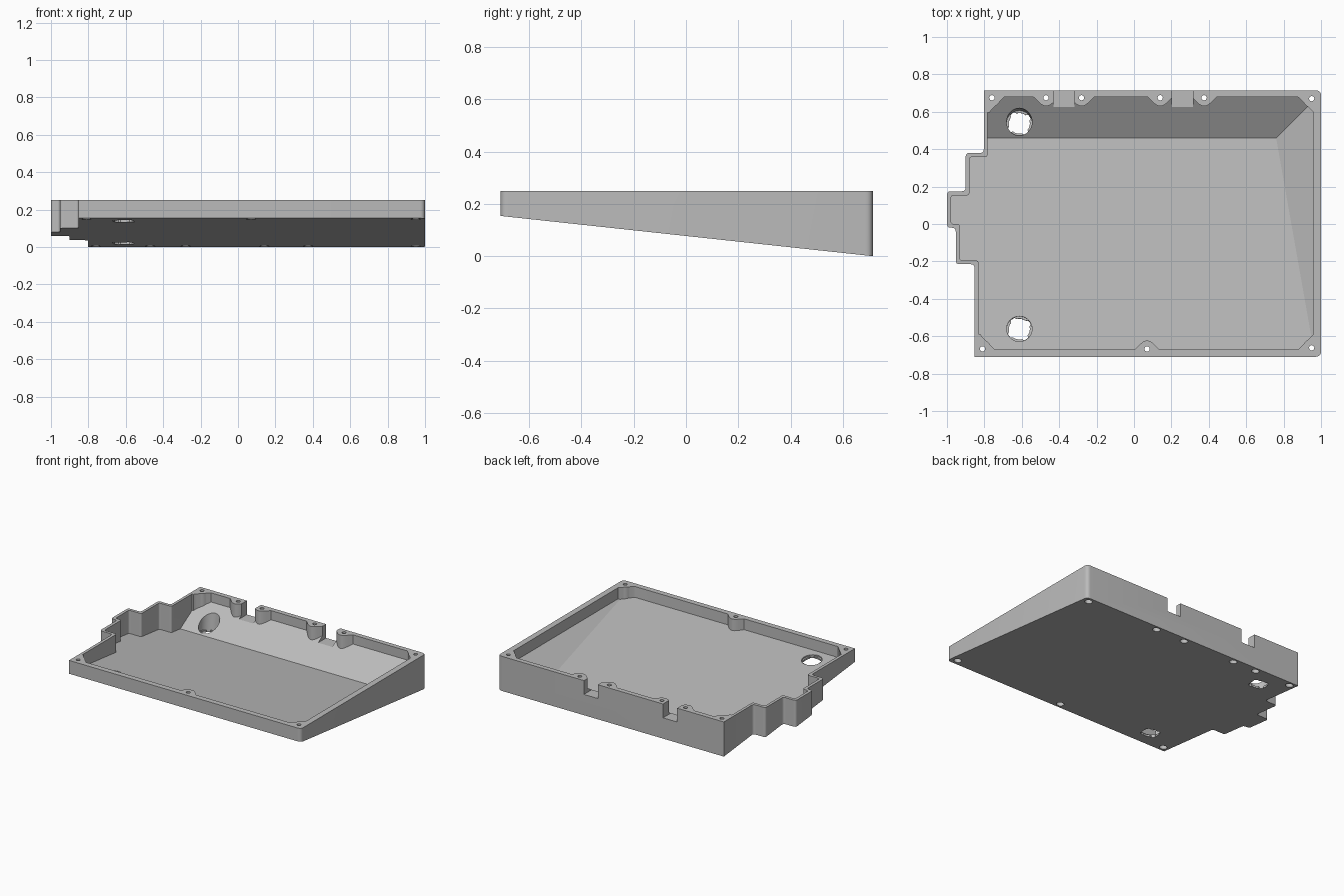
import bpy, bmesh, math
from mathutils import Matrix, Vector

if "Cube" in bpy.data.objects:
    bpy.data.objects.remove(bpy.data.objects["Cube"], do_unlink=True)

TOP = 0.25
SLOPE = 0.108      # tilt of the underside
BACK = 0.715
FLOOR = 0.022      # floor thickness
CHAMFER = 0.61     # slope of the inner ramps


def bottom(y):
    return SLOPE * (BACK - y)


def rounded(points, radius):
    """Round polygon corners; a third entry overrides the radius."""
    out = []
    for i, p in enumerate(points):
        r = p[2] if len(p) > 2 else radius
        c = Vector(p[:2])
        a = Vector(points[i - 1][:2]) - c
        b = Vector(points[(i + 1) % len(points)][:2]) - c
        if r == 0:
            out.append(c)
            continue
        start, end = c + a.normalized() * r, c + b.normalized() * r
        for k in range(6):
            t = k / 5
            out.append(start * (1 - t) ** 2 + c * 2 * t * (1 - t) + end * t * t)
    return out


def prism(name, points, z0, z1, planes=(), matrix=None):
    """Extrude a profile, then trim away the positive side of each plane."""
    bm = bmesh.new()
    face = bm.faces.new([bm.verts.new((p[0], p[1], z0)) for p in points])
    ext = bmesh.ops.extrude_face_region(bm, geom=[face])["geom"]
    moved = [v for v in ext if isinstance(v, bmesh.types.BMVert)]
    bmesh.ops.translate(bm, verts=moved, vec=(0, 0, z1 - z0))
    for co, no in planes:
        bmesh.ops.bisect_plane(bm, geom=bm.verts[:] + bm.edges[:] + bm.faces[:],
                               plane_co=co, plane_no=no, clear_outer=True)
        bmesh.ops.holes_fill(bm, edges=[e for e in bm.edges if e.is_boundary], sides=0)
    bmesh.ops.recalc_face_normals(bm, faces=bm.faces[:])
    if matrix:
        bm.transform(matrix)
    mesh = bpy.data.meshes.new(name)
    bm.to_mesh(mesh)
    bm.free()
    obj = bpy.data.objects.new(name, mesh)
    bpy.context.scene.collection.objects.link(obj)
    return obj


def circle(x, y, r, n=24):
    return [(x + r * math.cos(math.tau * i / n), y + r * math.sin(math.tau * i / n))
            for i in range(n)]


def cut(target, cutter):
    cutter.hide_render = True
    bpy.context.view_layer.objects.active = target
    mod = target.modifiers.new("cut", 'BOOLEAN')
    mod.operation, mod.solver, mod.object = 'DIFFERENCE', 'EXACT', cutter
    bpy.ops.object.modifier_apply(modifier=mod.name)
    bpy.data.objects.remove(cutter, do_unlink=True)


# Outer shell with a stepped right side and sloping underside
outer = [(-.803, BACK, 0), (-.803, .38), (-.9, .38), (-.9, .175), (-1, .175),
         (-1, -.02), (-.953, -.02), (-.953, -.215), (-.853, -.215),
         (-.853, -.71, 0), (1, -.71, .03), (1, BACK, .03)]
tray = prism("tray", rounded(outer, .02), -.1, TOP,
             [((0, BACK, 0), (0, -SLOPE, -1))])

# Cavity with sloping floor and ramps along the back and left
inner = [(-.783, .68), (-.783, .358), (-.88, .358), (-.88, .153), (-.978, .153),
         (-.978, 0), (-.931, 0), (-.931, -.195), (-.831, -.195),
         (-.831, -.67), (.957, -.67), (.957, .68)]
ramp_z = bottom(.46) + FLOOR
cavity = prism("cavity_cutter", rounded(inner, .015), -.1, .3, [
    ((0, BACK, FLOOR), (0, -SLOPE, -1)),
    ((0, .46, ramp_z), (0, CHAMFER, -1)),
    ((.76, .46, ramp_z), (CHAMFER, 0, -1))])


# Screw bosses flaring out of the walls
def flare(x, y, angle):
    w, n = .08, 20
    pts = [(w, -.03), (-w, -.03)]
    for i in range(n + 1):
        u = -w + 2 * w * i / n
        bump = max(0, .5 + .5 * math.cos(math.pi * u / w)) ** .7
        pts.append((u, -.012 + .057 * bump))
    m = Matrix.Translation((x, y, 0)) @ Matrix.Rotation(angle, 4, 'Z')
    cut(cavity, prism("boss_cutter", pts, -.15, .4, matrix=m))


# Each screw: position and whether it sits in a right (-1) or left (1) corner
screws = [(-.76, .675, -1), (-.47, .675, 0), (-.28, .675, 0), (.14, .675, 0),
          (.375, .675, 0), (.95, .67, 1),
          (-.81, -.668, -1), (.07, -.668, 0), (.95, -.662, 1)]
for x, y, side in screws:
    flare(x, y, math.pi if y > 0 else 0)
    if side:
        flare(x, y, side * math.pi / 2)
        cut(cavity, prism("boss_cutter", circle(x, y, .047), -.15, .4))
cut(tray, cavity)

# Cable notches in the back wall
for x0, x1 in ((-.43, -.317), (.203, .315)):
    cut(tray, prism("notch_cutter", [(x0, .59), (x1, .59), (x1, .8), (x0, .8)], .15, .4))

# Screw holes with head recesses underneath
for x, y, side in screws:
    cut(tray, prism("screw_cutter", circle(x, y, .014, 16), -.2, .5))
    cut(tray, prism("recess_cutter", circle(x, y, .026), -.2, bottom(y) + .03))

# Twist-lock foot openings, square to the underside
for y in (.537, -.563):
    m = (Matrix.Translation((-.613, y, bottom(y)))
         @ Matrix.Rotation(-math.atan(SLOPE), 4, 'X'))
    lobes = []
    for i in range(48):
        a = math.tau * i / 48
        r = .066 if (i + 9) % 12 < 4 else .056
        lobes.append((r * math.cos(a), r * math.sin(a)))
    cut(tray, prism("foot_cutter", lobes, -.1, .3, matrix=m))
    cut(tray, prism("foot_recess_cutter", circle(0, 0, .068, 36), .013, .31, matrix=m))

# Grey plastic
grey = bpy.data.materials.new("light_grey")
grey.use_nodes = True
colour = (.5, .5, .5, 1)
grey.diffuse_color = colour
grey.node_tree.nodes["Principled BSDF"].inputs["Base Color"].default_value = colour
tray.data.materials.clear()
tray.data.materials.append(grey)
for poly in tray.data.polygons:
    poly.material_index = 0

bpy.ops.object.select_all(action='DESELECT')
tray.select_set(True)
bpy.context.view_layer.objects.active = tray
bpy.ops.object.shade_smooth_by_angle(angle=math.radians(30))
